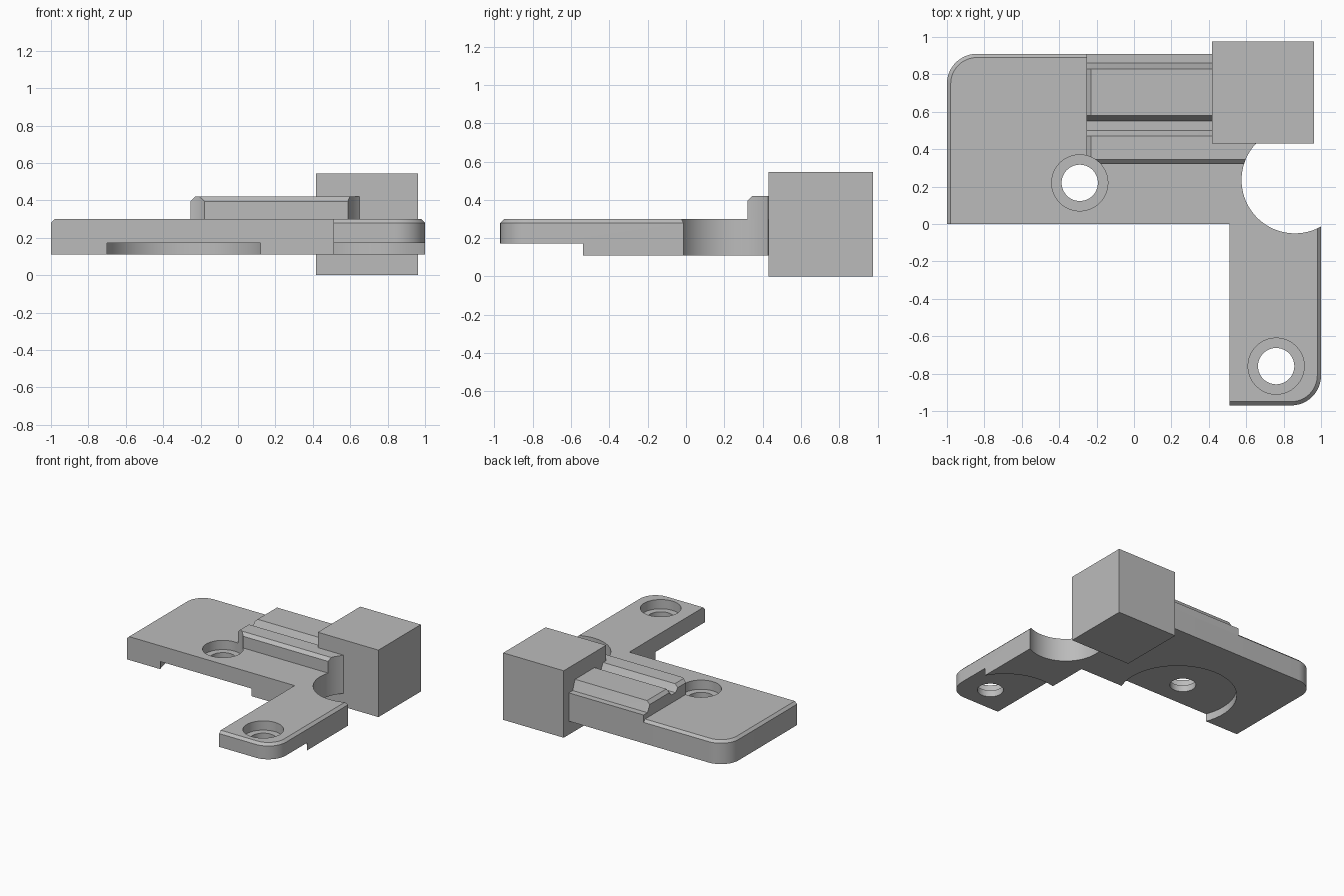
import bpy, bmesh, math

if "Cube" in bpy.data.objects:
    bpy.data.objects.remove(bpy.data.objects["Cube"])

grey = bpy.data.materials.new("plain grey")
grey.diffuse_color = (0.5, 0.5, 0.5, 1)
grey.use_nodes = True
grey.node_tree.nodes["Principled BSDF"].inputs["Base Color"].default_value = grey.diffuse_color


def make(name, bm):
    bmesh.ops.recalc_face_normals(bm, faces=bm.faces)
    mesh = bpy.data.meshes.new(name)
    bm.to_mesh(mesh)
    bm.free()
    ob = bpy.data.objects.new(name, mesh)
    bpy.context.collection.objects.link(ob)
    mesh.materials.append(grey)
    return ob


def loft(name, rings):
    """Skin a stack of equal-length rings and cap both ends."""
    bm = bmesh.new()
    rows = [[bm.verts.new(p) for p in ring] for ring in rings]
    n = len(rows[0])
    for a, b in zip(rows, rows[1:]):
        for i in range(n):
            j = (i + 1) % n
            bm.faces.new((a[i], a[j], b[j], b[i]))
    bm.faces.new(rows[0][::-1])
    bm.faces.new(rows[-1])
    return make(name, bm)


def arc(cx, cy, r, a0, a1, n=12):
    angles = [math.radians(a0 + (a1 - a0) * i / n) for i in range(n + 1)]
    return [(cx + r * math.cos(a), cy + r * math.sin(a)) for a in angles]


def cylinder(name, cx, cy, r, z0, z1, n=96):
    ring = arc(cx, cy, r, 0, 360, n)[:-1]
    ob = loft(name, [[(x, y, z) for x, y in ring] for z in (z0, z1)])
    ob.hide_render = True
    return ob


def cut(target, cutters):
    bpy.context.view_layer.objects.active = target
    for c in cutters:
        mod = target.modifiers.new("cut", 'BOOLEAN')
        mod.operation, mod.solver, mod.object = 'DIFFERENCE', 'EXACT', c
        bpy.ops.object.modifier_apply(modifier=mod.name)


# L-shaped plate with two rounded corners; outer top edges are chamfered
def outline(d):
    r = 0.16
    return ([(-1 + d, 0), (0.51, 0), (0.51, -0.97 + d)]
            + arc(1 - r, -0.97 + r, r - d, -90, 0)
            + [(1 - d, 0.1), (0.65, 0.43), (0.65, 0.91 - d)]
            + arc(-1 + r, 0.91 - r, r - d, 90, 180))


plate = loft("mounting_plate", [[(x, y, z) for x, y in outline(d)]
                                for d, z in ((0, 0.11), (0, 0.28), (0.02, 0.30))])

# Grooved rail block on the plate, bevelled at its left end
section = [(0.32, 0.28), (0.32, 0.395), (0.345, 0.42), (0.47, 0.42), (0.50, 0.365),
           (0.55, 0.365), (0.58, 0.42), (0.83, 0.42), (0.86, 0.34), (0.91, 0.34),
           (0.91, 0.28)]
rail = loft("grooved_rail", [[(-0.255, y, min(z, 0.395)) for y, z in section],
                             [(-0.23, y, z) for y, z in section],
                             [(0.65, y, z) for y, z in section]])

# Screw holes, counterbores, round side notch and underside recesses
notch = cylinder("notch_cutter", 0.86, 0.235, 0.285, -0.2, 0.8, 128)
holes, bores = [], []
for x, y in ((-0.29, 0.22), (0.76, -0.76)):
    holes.append(cylinder("hole_cutter", x, y, 0.097, 0, 0.6))
    bores.append(cylinder("bore_cutter", x, y, 0.15, 0.225, 0.6))
recesses = [cylinder("recess_cutter", x, y, 0.44, 0, 0.172)
            for x, y in ((-0.29, 0.16), (0.62, -0.76))]
cut(plate, [notch] + bores + holes + recesses)
cut(rail, [notch, bores[0]])
for c in [notch] + holes + bores + recesses:
    bpy.data.objects.remove(c)

# Plain cube at the back right corner
bm = bmesh.new()
bmesh.ops.create_cube(bm, size=1)
for v in bm.verts:
    v.co = (0.69 + v.co.x * 0.545, 0.703 + v.co.y * 0.545, 0.2725 + v.co.z * 0.545)
make("corner_block", bm)

# Smooth the round walls while keeping edges crisp
for ob in (plate, rail):
    bpy.ops.object.select_all(action='DESELECT')
    ob.select_set(True)
    bpy.context.view_layer.objects.active = ob
    bpy.ops.object.shade_smooth_by_angle(angle=math.radians(25))
